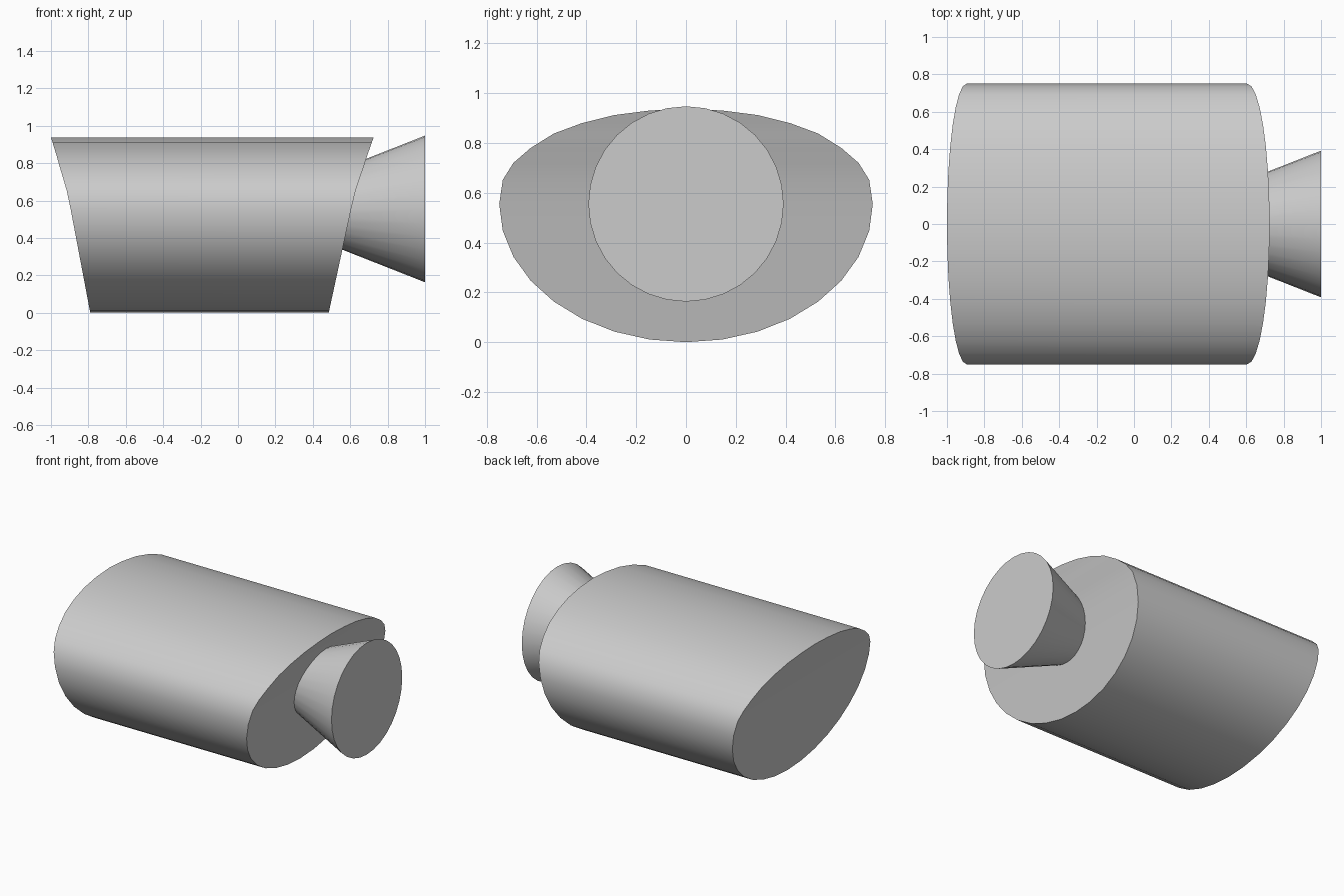
import bpy
import bmesh
import math
from mathutils import Matrix

cube = bpy.data.objects.get("Cube")
if cube:
    bpy.data.objects.remove(cube, do_unlink=True)

grey = bpy.data.materials.new("light_grey")
grey.use_nodes = True
colour = (0.6, 0.6, 0.6, 1)
grey.diffuse_color = colour
grey.node_tree.nodes["Principled BSDF"].inputs["Base Color"].default_value = colour

SIDES = 32
QUARTER = SIDES // 4
MID_Z = 0.555
UPPER = [MID_Z, 0.652, 0.72, 0.78, 0.838, 0.88, 0.912, 0.93, 0.938]


def finish(bm, name):
    bmesh.ops.recalc_face_normals(bm, faces=bm.faces)
    mesh = bpy.data.meshes.new(name)
    bm.to_mesh(mesh)
    bm.free()
    mesh.materials.append(grey)
    obj = bpy.data.objects.new(name, mesh)
    bpy.context.collection.objects.link(obj)
    bpy.ops.object.select_all(action="DESELECT")
    obj.select_set(True)
    bpy.context.view_layer.objects.active = obj
    bpy.ops.object.shade_smooth_by_angle(angle=math.radians(30))
    return obj


def ring(bm, mid_x, lean):
    """Flattened round section whose x position leans with height."""
    verts = []
    for i in range(SIDES):
        a = math.tau * i / SIDES
        s = math.sin(a)
        if 0 < i < 2 * QUARTER:
            z = UPPER[QUARTER - abs(QUARTER - i)]
        else:
            z = MID_Z * (1 + s)
        verts.append(bm.verts.new((mid_x + lean * s, 0.75 * math.cos(a), z)))
    return verts


# Body with slanted ends
bm = bmesh.new()
ends = [ring(bm, -0.895, -0.105), ring(bm, 0.605, 0.12)]
for i in range(SIDES):
    j = (i + 1) % SIDES
    bm.faces.new((ends[0][i], ends[0][j], ends[1][j], ends[1][i]))

# End caps as level strips from bottom to top
for end in ends:
    for k in range(-QUARTER, QUARTER):
        corners = [end[k], end[k + 1],
                   end[2 * QUARTER - k - 1], end[(2 * QUARTER - k) % SIDES]]
        bm.faces.new(list(dict.fromkeys(corners)))
finish(bm, "body")

# Flared nozzle, its narrow end buried in the body
bm = bmesh.new()
bmesh.ops.create_cone(
    bm, cap_ends=True, segments=SIDES, radius1=0.195, radius2=0.392, depth=0.5,
    matrix=Matrix.Translation((0.75, 0, MID_Z)) @ Matrix.Rotation(math.pi / 2, 4, "Y"))
finish(bm, "nozzle")
